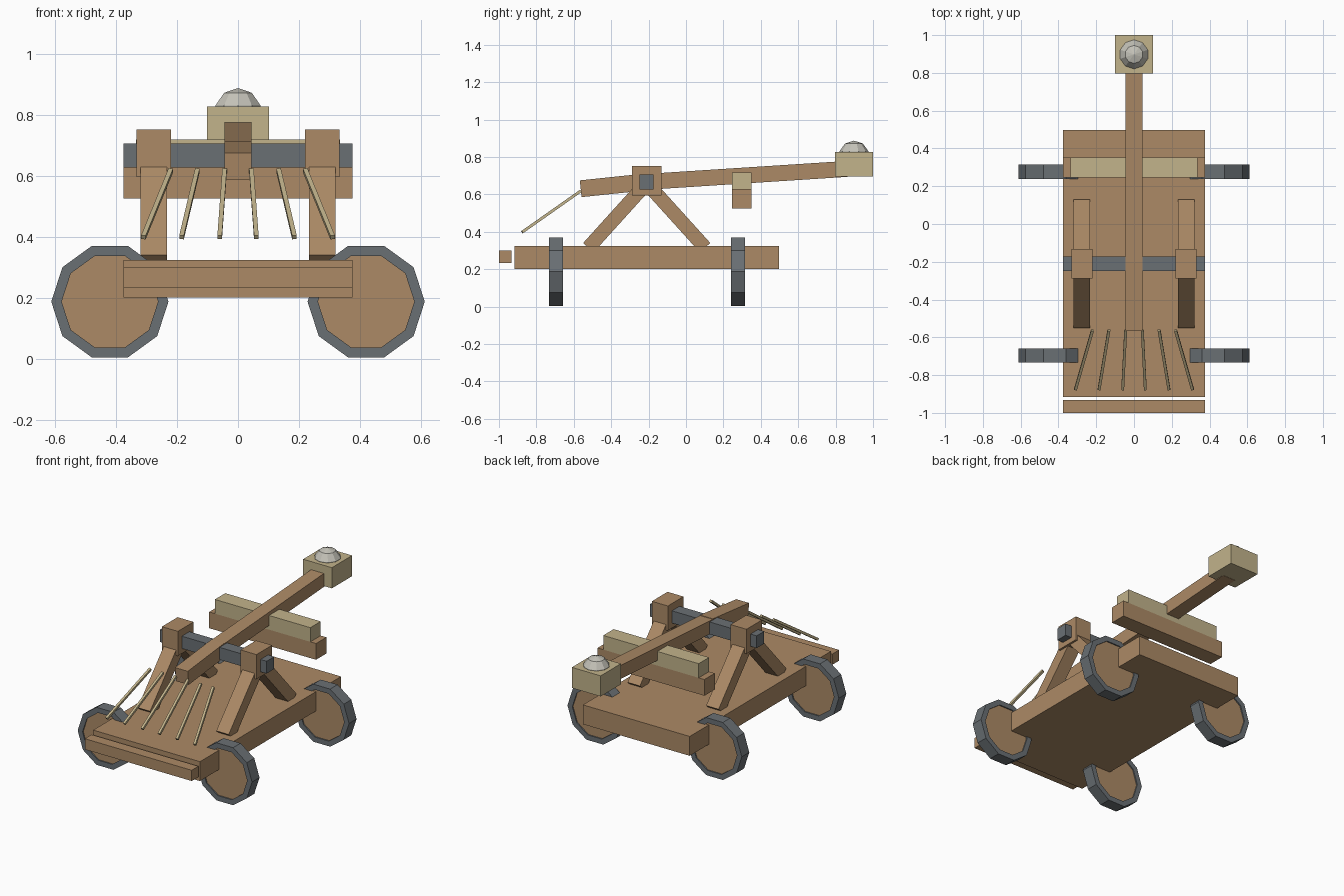
import bpy, bmesh, math
from mathutils import Vector, Matrix

if "Cube" in bpy.data.objects:
    bpy.data.objects.remove(bpy.data.objects["Cube"])


def material(name, rgb):
    m = bpy.data.materials.new(name)
    lin = [((c / 255 + 0.055) / 1.055) ** 2.4 for c in rgb]
    m.diffuse_color = (*lin, 1)
    m.use_nodes = True
    m.node_tree.nodes["Principled BSDF"].inputs["Base Color"].default_value = m.diffuse_color
    return m


WOOD = material("wood", (172, 138, 102))
PALE = material("pale wood", (194, 179, 139))
IRON = material("dark iron", (106, 112, 116))
STONE = material("stone", (196, 194, 184))


def finish(name, bm, mat):
    bmesh.ops.recalc_face_normals(bm, faces=bm.faces)
    me = bpy.data.meshes.new(name)
    bm.to_mesh(me)
    bm.free()
    me.materials.append(mat)
    ob = bpy.data.objects.new(name, me)
    bpy.context.collection.objects.link(ob)
    return ob


def box(name, lo, hi, mat):
    lo, hi = Vector(lo), Vector(hi)
    bm = bmesh.new()
    bmesh.ops.create_cube(bm, size=1, matrix=Matrix.Translation((lo + hi) / 2)
                          @ Matrix.Diagonal((*(hi - lo), 1)))
    return finish(name, bm, mat)


def beam(name, a, b, width, depth, mat):
    """Square-ended bar from a to b; width runs along x."""
    a, b = Vector(a), Vector(b)
    d = (b - a).normalized()
    up = Vector((1, 0, 0)).cross(d).normalized()
    side = d.cross(up)
    bm = bmesh.new()
    rings = [[bm.verts.new(p + side * sx * width / 2 + up * sz * depth / 2)
              for sx, sz in ((-1, -1), (1, -1), (1, 1), (-1, 1))] for p in (a, b)]
    bm.faces.new(rings[0])
    bm.faces.new(rings[1])
    for i in range(4):
        j = (i + 1) % 4
        bm.faces.new((rings[0][i], rings[0][j], rings[1][j], rings[1][i]))
    return finish(name, bm, mat)


def wheel(name, x, y, z):
    """Ten-sided rim and hub disc, axis along y."""
    n, outer, inner, half = 10, 0.192, 0.158, 0.0375
    bm = bmesh.new()
    loops = []
    for r, dy in ((outer, -half), (outer, half), (inner, half), (inner, -half)):
        loops.append([bm.verts.new((x + r * math.cos(math.tau * i / n), y + dy,
                                    z + r * math.sin(math.tau * i / n))) for i in range(n)])
    for k in range(4):
        p, q = loops[k], loops[(k + 1) % 4]
        for i in range(n):
            j = (i + 1) % n
            bm.faces.new((p[i], p[j], q[j], q[i]))
    finish(name + "_rim", bm, IRON)
    bm = bmesh.new()
    bmesh.ops.create_cone(bm, cap_ends=True, segments=n, radius1=inner, radius2=inner,
                          depth=0.06, matrix=Matrix.Translation((x, y, z))
                          @ Matrix.Rotation(math.pi / 2, 4, 'X')
                          @ Matrix.Rotation(math.pi / 2, 4, 'Z'))
    finish(name + "_disc", bm, WOOD)


# Chassis
box("deck", (-0.375, -0.917, 0.2), (0.375, 0.498, 0.323), WOOD)
box("front_bar", (-0.375, -1.0, 0.232), (0.375, -0.932, 0.3), WOOD)

# Pivot axle
box("axle", (-0.375, -0.249, 0.627), (0.375, -0.173, 0.705), IRON)

# Wheels, supports and ropes on both sides
for s, side in ((-1, "left"), (1, "right")):
    wheel("front_wheel_" + side, s * 0.42, -0.696, 0.187)
    wheel("rear_wheel_" + side, s * 0.42, 0.277, 0.187)
    x = s * 0.276
    box("axle_block_" + side, (x - 0.056, -0.289, 0.595), (x + 0.056, -0.132, 0.751), WOOD)
    for end, y in (("front", -0.522), ("rear", 0.102)):
        beam(f"{end}_leg_{side}", (x, -0.21, 0.66), (x, y, 0.315), 0.087, 0.075, WOOD)
    for i, (top, low) in enumerate(((0.044, 0.06), (0.133, 0.185), (0.22, 0.31))):
        beam(f"rope_{side}_{i}", (s * top, -0.563, 0.618), (s * low, -0.876, 0.398),
             0.015, 0.015, PALE)

# Crossbar that stops the arm
box("crossbar", (-0.375, 0.247, 0.525), (0.375, 0.351, 0.628), WOOD)
box("crossbar_pad", (-0.335, 0.247, 0.628), (0.335, 0.351, 0.718), PALE)

# Throwing arm, bent at the axle
beam("arm_front", (-0.0, -0.563, 0.63), (0, -0.2, 0.668), 0.09, 0.09, WOOD)
beam("arm_rear", (0, -0.21, 0.667), (0, 0.86, 0.736), 0.09, 0.085, WOOD)

# Cradle and boulder
box("cradle", (-0.101, 0.797, 0.695), (0.101, 1.0, 0.826), PALE)
bm = bmesh.new()
bmesh.ops.create_uvsphere(bm, u_segments=10, v_segments=5, radius=0.081,
                          matrix=Matrix.Translation((0, 0.898, 0.806)))
finish("boulder", bm, STONE)
